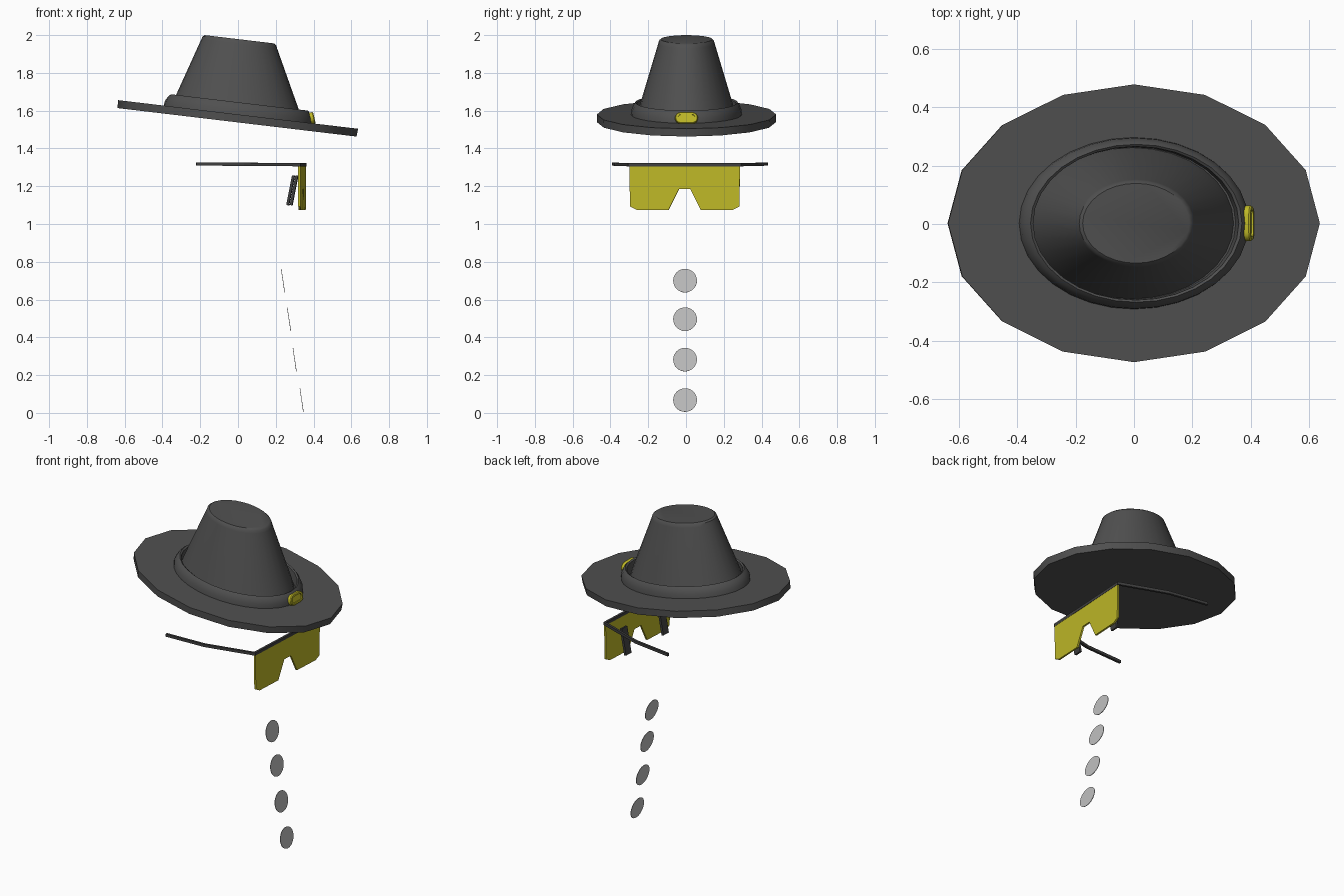
import bpy, bmesh, math
from mathutils import Matrix, Vector

if "Cube" in bpy.data.objects:
    bpy.data.objects.remove(bpy.data.objects["Cube"])


def material(name, rgb):
    m = bpy.data.materials.new(name)
    m.use_nodes = True
    m.diffuse_color = (*rgb, 1)
    m.node_tree.nodes["Principled BSDF"].inputs["Base Color"].default_value = (*rgb, 1)
    return m


FELT = material("charcoal felt", (0.08, 0.08, 0.08))
FRAME = material("dark frame", (0.05, 0.05, 0.05))
YELLOW = material("mustard yellow", (0.52, 0.48, 0.02))
GREY = material("button grey", (0.52, 0.52, 0.52))

HAT = Matrix.Translation((0, 0.0025, 1.58)) @ Matrix.Rotation(math.radians(6.8), 4, 'Y')
GLASSES = Matrix.Translation((0, 0.011, 0)) @ Matrix.Rotation(math.radians(-3), 4, 'Z')
RATIO = 0.742  # depth of the hat ellipses relative to their width


def finish(name, bm, mat, frame, smooth=False):
    bmesh.ops.recalc_face_normals(bm, faces=bm.faces)
    mesh = bpy.data.meshes.new(name)
    bm.to_mesh(mesh)
    bm.free()
    mesh.materials.append(mat)
    ob = bpy.data.objects.new(name, mesh)
    bpy.context.collection.objects.link(ob)
    ob.matrix_world = frame
    if smooth:
        bpy.ops.object.select_all(action='DESELECT')
        ob.select_set(True)
        bpy.context.view_layer.objects.active = ob
        bpy.ops.object.shade_smooth_by_angle(angle=math.radians(35))
    return ob


def elliptic_lathe(name, profile, sides, mat, closed=False, smooth=True):
    """Stack elliptical rings given as (radius, height, x offset)."""
    bm = bmesh.new()
    rings = []
    for r, z, cx in profile:
        angles = [math.tau * i / sides for i in range(sides)]
        rings.append([bm.verts.new((cx + r * math.cos(a), r * RATIO * math.sin(a), z))
                      for a in angles])
    pairs = list(zip(rings, rings[1:]))
    if closed:
        pairs.append((rings[-1], rings[0]))
    else:
        bm.faces.new(rings[0])
        bm.faces.new(rings[-1])
    for a, b in pairs:
        for i in range(sides):
            j = (i + 1) % sides
            bm.faces.new((a[i], a[j], b[j], b[i]))
    return finish(name, bm, mat, HAT, smooth)


def plate(name, outline, thickness, mat, frame):
    """Extrude a (y, z) outline along x, centred on the frame."""
    bm = bmesh.new()
    face = bm.faces.new([bm.verts.new((-thickness / 2, y, z)) for y, z in outline])
    new = bmesh.ops.extrude_face_region(bm, geom=[face])["geom"]
    bmesh.ops.translate(bm, vec=(thickness, 0, 0),
                        verts=[v for v in new if isinstance(v, bmesh.types.BMVert)])
    return finish(name, bm, mat, frame)


def bar(name, path, width, height):
    """Rectangular rod following a flat path of (x, y, z) points."""
    pts = [Vector(p) for p in path]
    bm = bmesh.new()
    rings = []
    for i, p in enumerate(pts):
        d = (pts[min(i + 1, len(pts) - 1)] - pts[max(i - 1, 0)]).normalized()
        side = d.cross(Vector((0, 0, 1))).normalized() * width / 2
        up = Vector((0, 0, height / 2))
        rings.append([bm.verts.new(p + side * s + up * t)
                      for s, t in ((-1, -1), (1, -1), (1, 1), (-1, 1))])
    for a, b in zip(rings, rings[1:]):
        for i in range(4):
            j = (i + 1) % 4
            bm.faces.new((a[i], a[j], b[j], b[i]))
    bm.faces.new(rings[0])
    bm.faces.new(rings[-1])
    return finish(name, bm, FRAME, GLASSES)


def stadium(half_width, radius, steps=8):
    """Rounded-end outline in (y, z)."""
    pts = []
    for sign in (1, -1):
        for i in range(steps + 1):
            a = math.pi * (i / steps - 0.5)
            pts.append((sign * (half_width - radius + radius * math.cos(a)),
                        sign * radius * math.sin(a)))
    return pts


# Hat
elliptic_lathe("hat_brim", [(0.637, -0.042, 0), (0.64, 0, 0)], 16, FELT)
elliptic_lathe("hat_crown", [(0.352, -0.01, -0.005), (0.33, 0.057, -0.01),
                             (0.202, 0.372, -0.038), (0.196, 0.388, -0.039),
                             (0.184, 0.396, -0.04)], 32, FELT)
elliptic_lathe("hat_band", [(0.396, -0.005, 0), (0.393, 0.025, 0), (0.378, 0.052, 0),
                            (0.364, 0.064, 0), (0.354, 0.058, 0), (0.35, -0.005, 0)],
               32, FELT, closed=True)

# Buckle: raised rim around a thin plate, leaning with the band
lean = HAT @ Matrix.Translation((0.391, 0, 0.027)) @ Matrix.Rotation(math.radians(-20), 4, 'Y')
plate("buckle_plate", stadium(0.05, 0.022), 0.012, YELLOW, lean)
bm = bmesh.new()
loops = [[bm.verts.new((x, y, z)) for y, z in stadium(w, r)]
         for x, w, r in ((-0.012, 0.061, 0.031), (0.008, 0.061, 0.031), (0.013, 0.057, 0.027),
                         (0.013, 0.046, 0.018), (-0.012, 0.044, 0.016))]
for a, b in zip(loops, loops[1:] + loops[:1]):
    for i in range(len(a)):
        j = (i + 1) % len(a)
        bm.faces.new((a[i], a[j], b[j], b[i]))
finish("buckle_rim", bm, YELLOW, lean, True)

# Visor lens with a nose notch
half = [(0.03, 1.185), (0.085, 1.075), (0.255, 1.075), (0.29, 1.093), (0.293, 1.308)]
outline = half + [(-y, z) for y, z in reversed(half)]
plate("visor_lens", outline, 0.011, YELLOW, GLASSES @ Matrix.Translation((0.34, 0, 0)))

# Brow bar, folded-out temples and the pads behind the lens
bar("brow_bar", [(0.34, -0.297, 1.314), (0.34, 0.297, 1.314)], 0.014, 0.018)
for side, label in ((1, "left"), (-1, "right")):
    bar("temple_" + label, [(0.34, side * 0.293, 1.314), (0.05, side * 0.38, 1.316),
                            (-0.2, side * 0.407, 1.318)], 0.014, 0.017)
    pad = GLASSES @ Matrix.Translation((0.288, side * 0.17, 1.178)) \
        @ Matrix.Rotation(math.radians(11), 4, 'Y')
    plate("pad_" + label, [(-0.025, -0.08), (0.025, -0.08), (0.025, 0.08), (-0.025, 0.08)],
          0.014, FRAME, pad)

# Row of thin coat buttons
for n, (x, z) in enumerate(((0.337, 0.068), (0.3, 0.282), (0.27, 0.496), (0.238, 0.7))):
    bm = bmesh.new()
    bmesh.ops.create_cone(bm, cap_ends=True, segments=32, radius1=0.063, radius2=0.063, depth=0.003)
    frame = Matrix.Translation((x, -0.005, z)) @ Matrix.Rotation(math.radians(81.5), 4, 'Y')
    finish("button_%d" % (n + 1), bm, GREY, frame)
